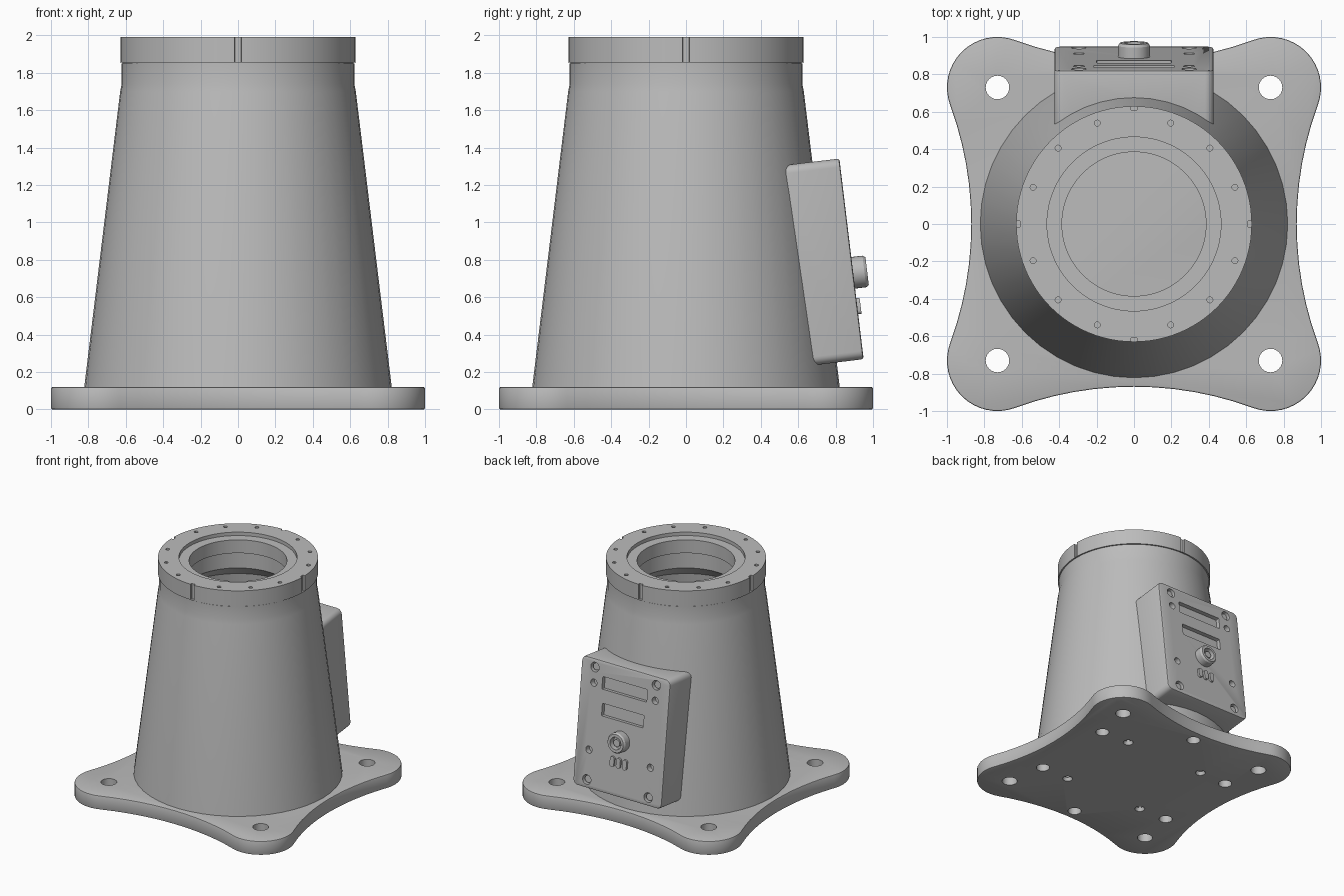
import bpy, bmesh, math
from math import pi, sin, cos, radians
from mathutils import Matrix, Vector

if "Cube" in bpy.data.objects:
    bpy.data.objects.remove(bpy.data.objects["Cube"])

grey = bpy.data.materials.new("machined grey")
grey.use_nodes = True
grey.diffuse_color = (0.5, 0.5, 0.5, 1)
grey.node_tree.nodes["Principled BSDF"].inputs["Base Color"].default_value = (0.5, 0.5, 0.5, 1)


def make(name, bm, matrix=Matrix()):
    bmesh.ops.recalc_face_normals(bm, faces=bm.faces)
    bm.transform(matrix)
    mesh = bpy.data.meshes.new(name)
    bm.to_mesh(mesh)
    bm.free()
    mesh.materials.append(grey)
    obj = bpy.data.objects.new(name, mesh)
    bpy.context.collection.objects.link(obj)
    return obj


def lathe(name, profile, sides, matrix=Matrix()):
    """Closed (radius, height) loop swept round z; radius 0 gives a solid."""
    bm = bmesh.new()
    rings = []
    for i in range(sides):
        a = 2 * pi * i / sides
        rings.append([bm.verts.new((r * cos(a), r * sin(a), z)) for r, z in profile])
    n = len(profile)
    for i in range(sides):
        p, q = rings[i], rings[(i + 1) % sides]
        for j in range(n):
            k = (j + 1) % n
            if profile[j][0] or profile[k][0]:
                bm.faces.new((p[j], q[j], q[k], p[k]))
    bmesh.ops.remove_doubles(bm, verts=bm.verts, dist=1e-6)
    return make(name, bm, matrix)


def rod(x, y, z0, z1, r, r2=None, matrix=Matrix(), sides=24, name="cutter"):
    """Cylinder or taper along z."""
    bm = bmesh.new()
    bmesh.ops.create_cone(bm, cap_ends=True, segments=sides, radius1=r,
                          radius2=r if r2 is None else r2, depth=z1 - z0)
    return make(name, bm, matrix @ Matrix.Translation((x, y, (z0 + z1) / 2)))


def prism(name, outline, z0, z1, matrix=Matrix()):
    bm = bmesh.new()
    face = bm.faces.new([bm.verts.new((x, y, z0)) for x, y in outline])
    out = bmesh.ops.extrude_face_region(bm, geom=[face])["geom"]
    bmesh.ops.translate(bm, vec=(0, 0, z1 - z0),
                        verts=[v for v in out if isinstance(v, bmesh.types.BMVert)])
    return make(name, bm, matrix)


def rounded(cx, cy, w, h, r, steps=6):
    """Rounded rectangle outline."""
    pts = []
    for k, (sx, sy) in enumerate([(1, 1), (-1, 1), (-1, -1), (1, -1)]):
        for i in range(steps + 1):
            a = pi / 2 * (k + i / steps)
            pts.append((cx + sx * (w / 2 - r) + r * cos(a), cy + sy * (h / 2 - r) + r * sin(a)))
    return pts


def apply(obj, mod):
    bpy.context.view_layer.objects.active = obj
    bpy.ops.object.modifier_apply(modifier=mod.name)


def cut(obj, cutters):
    for c in cutters:
        c.hide_render = True
        mod = obj.modifiers.new("cut", "BOOLEAN")
        mod.operation, mod.solver, mod.object = "DIFFERENCE", "EXACT", c
        apply(obj, mod)
        bpy.data.objects.remove(c)


def bevel(obj, width):
    mod = obj.modifiers.new("bevel", "BEVEL")
    mod.width, mod.segments, mod.angle_limit = width, 2, radians(50)
    apply(obj, mod)


# Base plate: four lobes joined by shallow concave arcs
LOBE, LOBE_R, WAIST = 0.73, 0.27, 0.87
gap = WAIST - LOBE
big_r = (LOBE ** 2 + gap ** 2 - LOBE_R ** 2) / (2 * (LOBE_R - gap))
centre_y = WAIST + big_r
spread = math.asin(LOBE / (big_r + LOBE_R))
side = []
for i in range(1, 12):
    a = spread * (1 - i / 6)
    side.append(Vector((big_r * sin(a), centre_y - big_r * cos(a))))
lobe = []
for i in range(17):
    a = -spread + (pi / 2 + 2 * spread) * i / 16
    lobe.append(Vector((LOBE + LOBE_R * cos(a), LOBE + LOBE_R * sin(a))))
outline = []
for k in range(4):
    turn = Matrix.Rotation(k * pi / 2, 2)
    outline += [turn @ p for p in lobe + side]
plate = prism("base_plate", outline, 0, 0.12)
bevel(plate, 0.008)

holes = []
for sx in (-1, 1):
    for sy in (-1, 1):
        holes.append(rod(sx * 0.73, sy * 0.73, -0.1, 0.3, 0.063))
        holes.append(rod(sx * 0.39, sy * 0.39, -0.01, 0.03, 0.045, 0.03))
        holes.append(rod(sx * 0.39, sy * 0.39, -0.1, 0.1, 0.025))
for k in range(6):
    a = pi / 2 + k * pi / 3
    holes.append(rod(0.765 * cos(a), 0.765 * sin(a), -0.1, 0.09, 0.055))
cut(plate, holes)

# Hollow tapered column
column = lathe("tapered_column", [(0.822, 0.12), (0.63, 1.70), (0.622, 1.74), (0.622, 1.85),
                                  (0.42, 1.85), (0.42, 1.70), (0.53, 1.60), (0.70, 0.12)], 48)

# Mounting ring with bolt holes and four edge notches
ring = lathe("top_ring", [(0.618, 1.845), (0.618, 1.855), (0.63, 1.855), (0.63, 1.99),
                          (0.465, 1.99), (0.465, 1.96), (0.385, 1.96), (0.385, 1.845)], 96)
holes = []
for k in range(4):
    for deg in (20, 45, 70):
        a = radians(deg + 90 * k)
        holes.append(rod(0.574 * cos(a), 0.574 * sin(a), 1.92, 2.1, 0.016, sides=12))
    holes.append(prism("cutter", rounded(0.65, 0, 0.08, 0.036, 0.002, 1), 1.857, 2.1,
                       Matrix.Rotation(k * pi / 2, 4, "Z")))
cut(ring, holes)

# Tilted control box: local x across (mirrored), local y up the face, local z outward
panel = (Matrix.Translation((0, 0.885, 0.805)) @ Matrix.Rotation(radians(6.9), 4, "X")
         @ Matrix.Rotation(-pi / 2, 4, "X") @ Matrix.Rotation(pi, 4, "Z"))
box = prism("control_box", rounded(0, 0, 0.85, 1.08, 0.045), -0.36, 0, panel)
bevel(box, 0.012)
cutters = [lathe("cutter", [(0, 0), (0.81, 0), (0.60, 1.75), (0, 1.75)], 48)]
for sx in (-1, 1):
    for v, r in ((0.47, 0.04), (-0.47, 0.04), (0.34, 0.03), (-0.22, 0.03)):
        cutters.append(rod(sx * 0.295, v, -0.05, 0.1, r, matrix=panel))
for v, w in ((0.36, 0.43), (0.14, 0.40)):
    cutters.append(prism("cutter", rounded(0, v, w, 0.105, 0.008, 2), -0.035, 0.1, panel))
cut(box, cutters)

# Screw heads sunk in the corner holes
screws = [rod(sx * 0.295, sy * 0.47, -0.06, -0.02, 0.03, matrix=panel, name="corner_screw")
          for sx in (-1, 1) for sy in (-1, 1)]

# Round connector with centre pin, and three indicator studs
hub = panel @ Matrix.Translation((0, -0.075, 0))
connector = lathe("connector_shell", [(0.085, -0.01), (0.085, 0.06), (0.075, 0.075),
                                      (0.052, 0.075), (0.052, 0.02), (0.04, -0.01)], 32, hub)
pin = lathe("connector_pin", [(0, -0.01), (0.052, -0.01), (0.052, 0.025), (0.03, 0.025),
                              (0.03, 0.06), (0, 0.06)], 24, hub)
studs = [prism("indicator_stud", rounded(u, -0.255, 0.04, 0.085, 0.018), -0.01, 0.018, panel)
         for u in (-0.06, 0, 0.06)]

# Smooth round walls, crisp edges
bpy.ops.object.select_all(action="DESELECT")
for obj in [plate, column, ring, box, connector, pin] + screws + studs:
    obj.select_set(True)
bpy.context.view_layer.objects.active = plate
bpy.ops.object.shade_smooth_by_angle(angle=radians(30))
